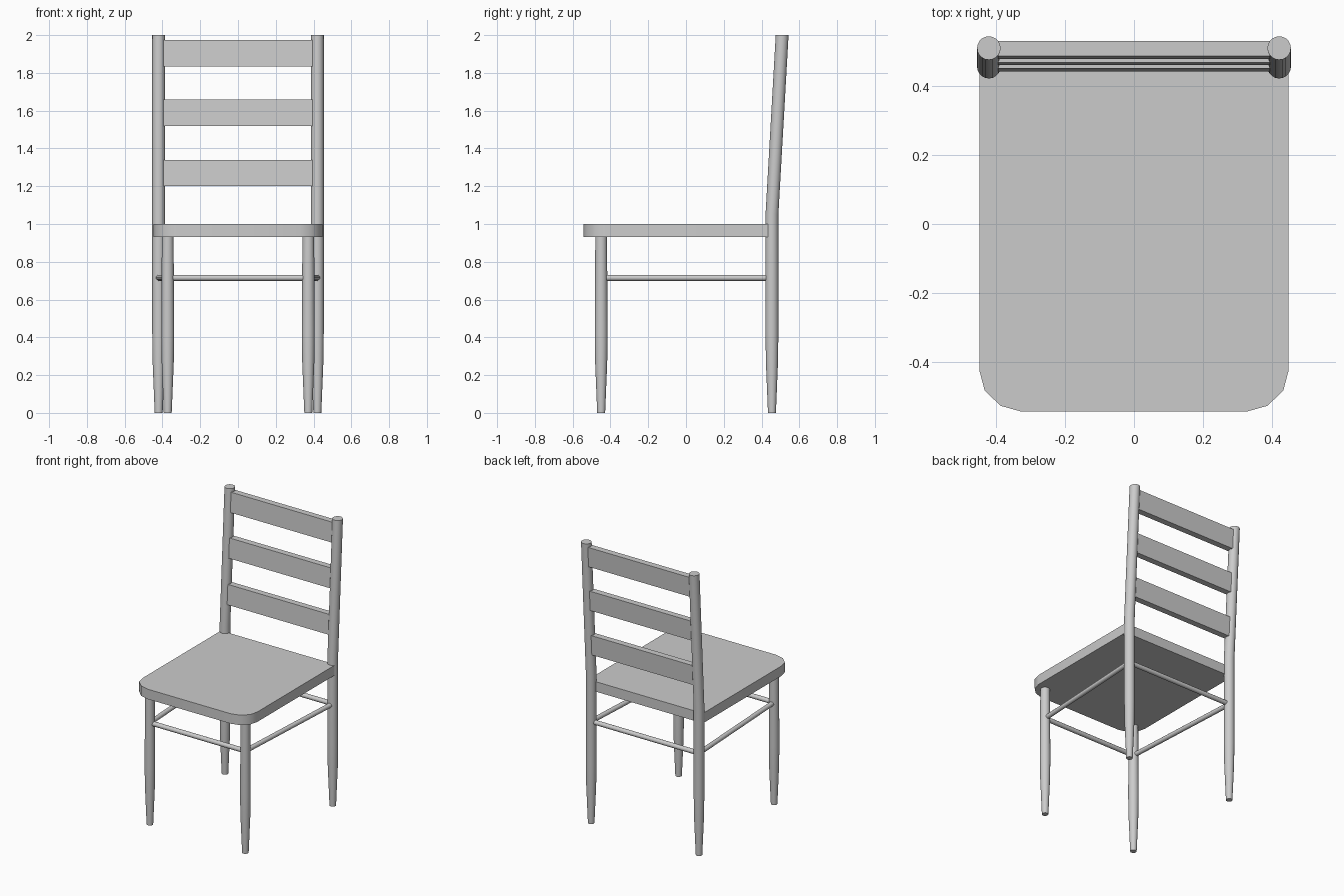
import bpy, bmesh, math

if "Cube" in bpy.data.objects:
    bpy.data.objects.remove(bpy.data.objects["Cube"])


def finish(bm, name):
    bmesh.ops.recalc_face_normals(bm, faces=bm.faces)
    me = bpy.data.meshes.new(name)
    bm.to_mesh(me)
    bm.free()
    ob = bpy.data.objects.new(name, me)
    bpy.context.collection.objects.link(ob)
    bpy.ops.object.select_all(action='DESELECT')
    bpy.context.view_layer.objects.active = ob
    ob.select_set(True)
    bpy.ops.object.shade_smooth_by_angle(angle=math.radians(35))
    return ob


def loft(bm, loops):
    """Skin a list of vertex loops and cap both ends."""
    rings = [[bm.verts.new(p) for p in loop] for loop in loops]
    n = len(rings[0])
    for a, b in zip(rings, rings[1:]):
        for i in range(n):
            j = (i + 1) % n
            bm.faces.new((a[i], a[j], b[j], b[i]))
    bm.faces.new(rings[0])
    bm.faces.new(rings[-1])


def post(name, x, profile, sides=20):
    """Turned post: profile is a list of (y centre, z, radius)."""
    bm = bmesh.new()
    angles = [2 * math.pi * i / sides for i in range(sides)]
    loft(bm, [[(x + r * math.cos(a), y + r * math.sin(a), z) for a in angles]
              for y, z, r in profile])
    finish(bm, name)


def rod(name, p, q, r=0.016, sides=12):
    """Round stretcher between two (x, y) points."""
    z = 0.715
    dx, dy = q[0] - p[0], q[1] - p[1]
    d = math.hypot(dx, dy)
    nx, ny = -dy / d, dx / d
    angles = [2 * math.pi * i / sides for i in range(sides)]
    bm = bmesh.new()
    loft(bm, [[(c[0] + nx * r * math.cos(a), c[1] + ny * r * math.cos(a),
                z + r * math.sin(a)) for a in angles] for c in (p, q)])
    finish(bm, name)


FRONT = (0.372, -0.449)
BACK = (0.42, 0.455)
BEND, TOP_Y = 1.05, 0.509


def lean(z):
    return BACK[1] + (TOP_Y - BACK[1]) * (z - BEND) / (2 - BEND)


# Legs, back posts and side stretchers, mirrored left and right
for side, s in (("left", -1), ("right", 1)):
    post("front_leg_" + side, s * FRONT[0],
         [(FRONT[1], z, r) for z, r in
          ((0, 0.021), (0.27, 0.032), (0.42, 0.034), (0.94, 0.031))])
    post("back_post_" + side, s * BACK[0],
         [(BACK[1], 0, 0.021), (BACK[1], 0.27, 0.032), (BACK[1], 0.42, 0.034),
          (BACK[1], BEND, 0.034), (TOP_Y, 2.0, 0.034)])
    rod("side_stretcher_" + side, (s * FRONT[0], FRONT[1]), (s * BACK[0], BACK[1]))

# Front and back stretchers
for name, (x, y) in (("front_stretcher", FRONT), ("back_stretcher", BACK)):
    rod(name, (-x, y), (x, y))

# Seat with rounded front corners
half = [(0.325, -0.543), (0.386, -0.526), (0.432, -0.482), (0.447, -0.425), (0.447, 0.45)]
outline = half + [(-x, y) for x, y in reversed(half)]
bm = bmesh.new()
loft(bm, [[(x, y, z) for x, y in outline] for z in (0.93, 1.0)])
finish(bm, "seat")

# Back slats, leaning with the posts
for i, z in enumerate((1.2, 1.52, 1.835)):
    bm = bmesh.new()
    loft(bm, [[(x, lean(zz) + t, zz) for x, t in
               ((-0.394, -0.022), (0.394, -0.022), (0.394, 0.022), (-0.394, 0.022))]
              for zz in (z, z + 0.14)])
    finish(bm, "back_slat_%d" % (i + 1))
